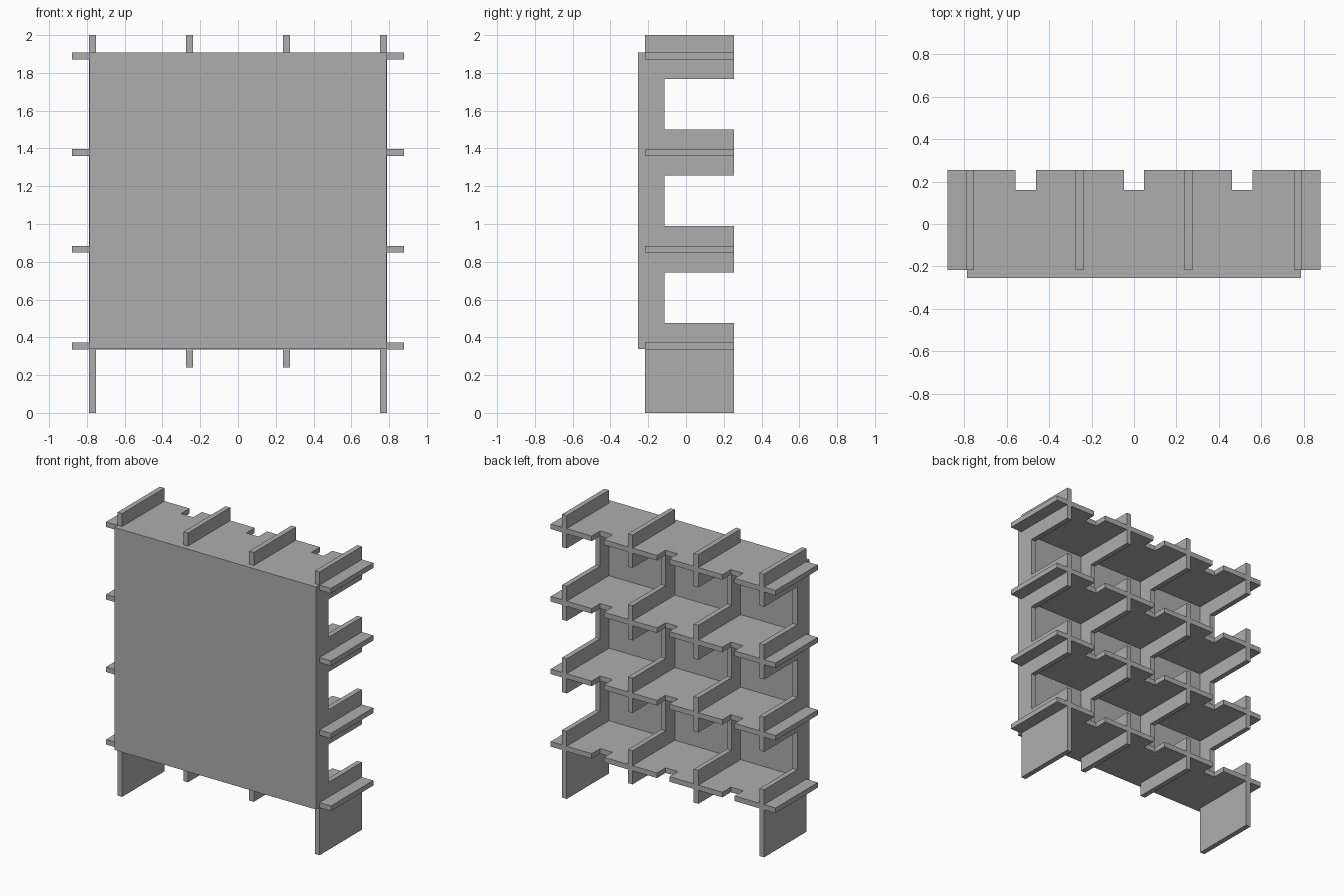
import bpy
import bmesh
from mathutils import Vector

cube = bpy.data.objects.get("Cube")
if cube:
    bpy.data.objects.remove(cube, do_unlink=True)

# Single plain grey
grey = bpy.data.materials.new("plain_grey")
grey.use_nodes = True
COLOUR = (0.42, 0.42, 0.42, 1)
grey.diffuse_color = COLOUR
grey.node_tree.nodes["Principled BSDF"].inputs["Base Color"].default_value = COLOUR

THICK = 0.036
FRONT, BACK = -0.217, 0.255
PITCH = 0.512
SHELF_Z = [0.354 + PITCH * i for i in range(4)]
UPRIGHT_X = [0.514 * (i - 1.5) for i in range(4)]


def sheet(name, outline, thickness_dir):
    """Extrude a flat outline into a board of the given thickness vector."""
    bm = bmesh.new()
    half = Vector(thickness_dir) / 2
    face = bm.faces.new([bm.verts.new(Vector(p) - half) for p in outline])
    result = bmesh.ops.extrude_face_region(bm, geom=[face])
    moved = [g for g in result["geom"] if isinstance(g, bmesh.types.BMVert)]
    bmesh.ops.translate(bm, verts=moved, vec=half * 2)
    bmesh.ops.recalc_face_normals(bm, faces=bm.faces)
    mesh = bpy.data.meshes.new(name)
    bm.to_mesh(mesh)
    bm.free()
    mesh.materials.append(grey)
    obj = bpy.data.objects.new(name, mesh)
    bpy.context.collection.objects.link(obj)
    return obj


# Front panel covering the whole grid
W, LOW, HIGH = 0.787, 0.337, 1.908
panel_y = FRONT - 0.019
sheet("front_panel",
      [(-W, panel_y, LOW), (W, panel_y, LOW), (W, panel_y, HIGH), (-W, panel_y, HIGH)],
      (0, 0.038, 0))

# Shelves with small notches in the back edge, midway between uprights
for i, z in enumerate(SHELF_Z):
    end = 0.878
    outline = [(-end, BACK, z), (-end, FRONT, z), (end, FRONT, z), (end, BACK, z)]
    for x in (0.51, 0, -0.51):
        for dx, y in ((0.048, BACK), (0.048, 0.16), (-0.048, 0.16), (-0.048, BACK)):
            outline.append((x + dx, y, z))
    sheet(f"shelf_{i + 1}", outline, (0, 0, THICK))

# Comb-shaped uprights; the outer pair reach the floor as legs
for i, x in enumerate(UPRIGHT_X):
    foot = 0 if i in (0, 3) else 0.24
    outline = [(x, BACK, foot), (x, FRONT, foot), (x, FRONT, 2), (x, BACK, 2)]
    for z in reversed(SHELF_Z[1:]):
        tooth, opening = z - 0.122, z - 0.389
        for y, zz in ((BACK, tooth), (-0.115, tooth), (-0.115, opening), (BACK, opening)):
            outline.append((x, y, zz))
    sheet(f"upright_{i + 1}", outline, (THICK, 0, 0))
